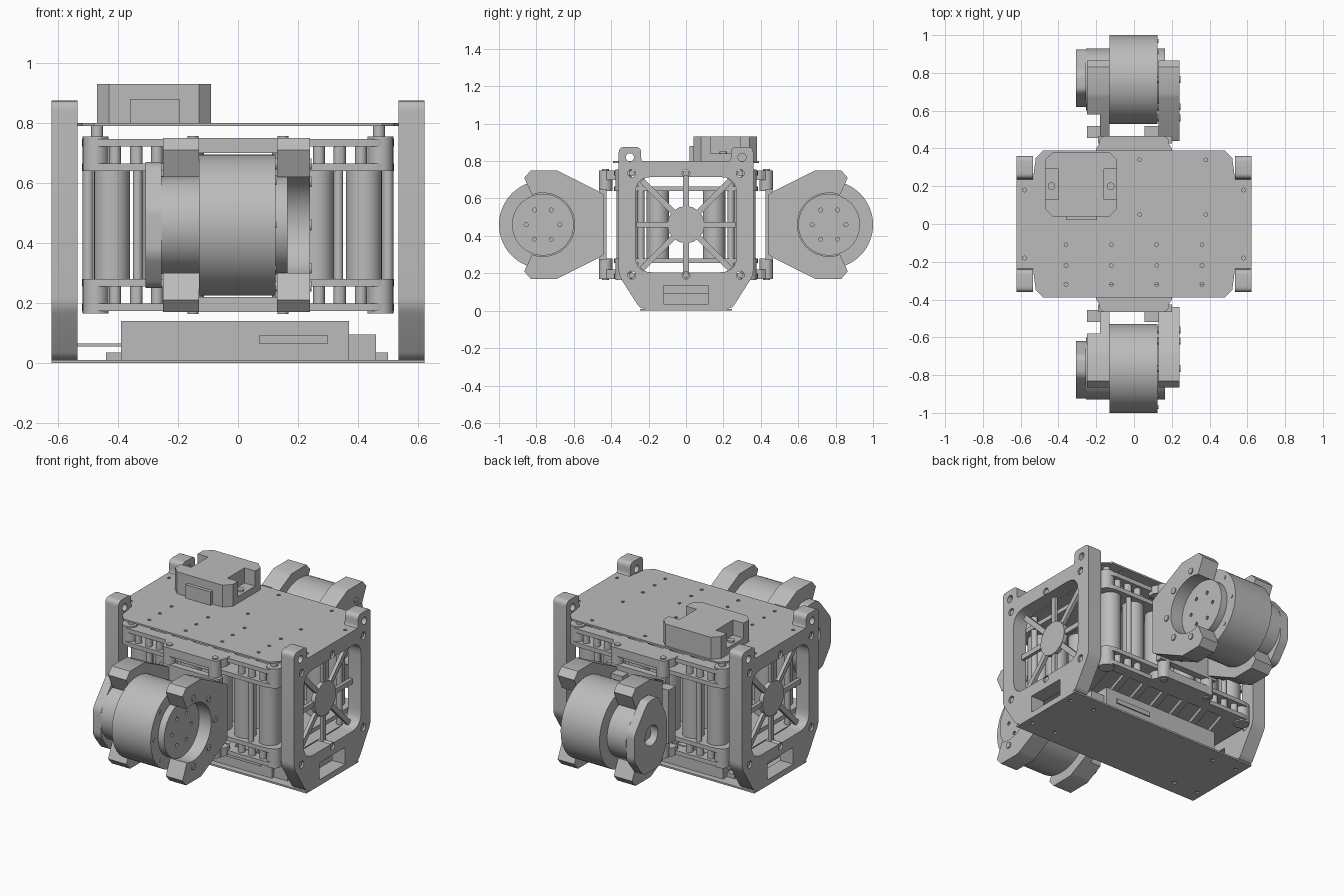
import bpy, bmesh, math
from mathutils import Matrix, Vector

cube = bpy.data.objects.get("Cube")
if cube:
    bpy.data.objects.remove(cube, do_unlink=True)

grey = bpy.data.materials.new("plain grey")
grey.use_nodes = True
grey.diffuse_color = (0.5, 0.5, 0.5, 1)
grey.node_tree.nodes["Principled BSDF"].inputs["Base Color"].default_value = (0.5, 0.5, 0.5, 1)

# Profile planes: "x" takes (y, z) points, "z" takes (x, y) points
PLANES = {"x": Matrix(((0, 0, 1, 0), (1, 0, 0, 0), (0, 1, 0, 0), (0, 0, 0, 1))),
          "z": Matrix.Identity(4)}


def circle(cu, cv, r, n=16):
    return [(cu + r * math.cos(math.tau * i / n), cv + r * math.sin(math.tau * i / n)) for i in range(n)]


def rounded(points, r, steps=5):
    """Round every corner of a polygon."""
    out = []
    for i, p in enumerate(points):
        p = Vector(p)
        a, b = Vector(points[i - 1]) - p, Vector(points[(i + 1) % len(points)]) - p
        a = p + a.normalized() * min(r, a.length * 0.45)
        b = p + b.normalized() * min(r, b.length * 0.45)
        for k in range(steps + 1):
            t = k / steps
            out.append(tuple(a * (1 - t) ** 2 + p * 2 * t * (1 - t) + b * t * t))
    return out


def rect(u0, u1, v0, v1):
    return [(u0, v0), (u1, v0), (u1, v1), (u0, v1)]


def prism(name, loops, axis, lo, hi):
    """Extrude an outline (first loop) with holes (other loops) between lo and hi."""
    curve = bpy.data.curves.new(name, "CURVE")
    curve.dimensions, curve.fill_mode = "2D", "BOTH"
    curve.extrude = abs(hi - lo) / 2
    for loop in loops:
        spline = curve.splines.new("POLY")
        spline.points.add(len(loop) - 1)
        for pt, co in zip(spline.points, loop):
            pt.co = (co[0], co[1], 0, 1)
        spline.use_cyclic_u = True
    temp = bpy.data.objects.new(name + " outline", curve)
    mesh = bpy.data.meshes.new_from_object(temp)
    bpy.data.objects.remove(temp)
    bpy.data.curves.remove(curve)
    mesh.name = name
    bm = bmesh.new()
    bm.from_mesh(mesh)
    bmesh.ops.remove_doubles(bm, verts=bm.verts, dist=1e-5)
    bmesh.ops.translate(bm, verts=bm.verts, vec=(0, 0, (lo + hi) / 2))
    bmesh.ops.transform(bm, verts=bm.verts, matrix=PLANES[axis])
    bmesh.ops.recalc_face_normals(bm, faces=bm.faces)
    for f in bm.faces:
        f.smooth = True
        f.material_index = 0
    for e in bm.edges:
        e.smooth = len(e.link_faces) == 2 and e.calc_face_angle(0) < 0.5
    bm.to_mesh(mesh)
    bm.free()
    mesh.materials.clear()
    mesh.materials.append(grey)
    obj = bpy.data.objects.new(name, mesh)
    bpy.context.scene.collection.objects.link(obj)
    return obj


def box(name, x0, x1, y0, y1, z0, z1):
    return prism(name, [rect(x0, x1, y0, y1)], "z", z0, z1)


def post(name, x, y, r, z0, z1, n=24):
    return prism(name, [circle(x, y, r, n)], "z", z0, z1)


def bar(name, p, q, width, lo, hi):
    """Straight strip in the y-z plane."""
    p, q = Vector(p), Vector(q)
    d = (q - p).normalized() * width / 2
    n = Vector((-d.y, d.x))
    return prism(name, [[p + n, q + n, q - n, p - n]], "x", lo, hi)


MID = 0.46
SIGNS = (1, -1)

# End plates with window, slot, ears, screws and spoked guard
half = [(0.245, 0.01), (0.36, 0.19), (0.36, 0.875), (0.24, 0.875), (0.24, 0.79)]
outline = half + [(-y, z) for y, z in reversed(half)]
window = rounded(rect(-0.27, 0.27, 0.205, 0.715), 0.09)
screws = [(y, z) for y in (-0.29, 0, 0.29) for z in (0.19, 0.735)]
ear_holes = [circle(s * 0.3, 0.82, 0.022) for s in SIGNS]
for s in SIGNS:
    plate_holes = [window, rect(-0.12, 0.12, 0.035, 0.135)] + ear_holes
    plate_holes += [circle(y, z, 0.021) for y, z in screws]
    prism("end_plate", [rounded(outline, 0.03)] + plate_holes, "x", s * 0.535, s * 0.622)
    for y, z in screws:
        prism("end_screw", [circle(y, z, 0.015)], "x", s * 0.54, s * 0.615)
    prism("guard_hub", [circle(0, MID, 0.1, 16)], "x", s * 0.55, s * 0.575)
    for i in range(8):
        a = math.tau * i / 8
        c, d = math.cos(a), math.sin(a)
        reach = 0.335 if i % 2 else 0.265
        bar("guard_spoke", (c * 0.08, MID + d * 0.08), (c * reach, MID + d * reach), 0.03, s * 0.55, s * 0.57)

# Top cover with screw holes
quarter = [(0.622, 0.24), (0.535, 0.24), (0.52, 0.35), (0.48, 0.39)]
cover = quarter + [(-x, y) for x, y in reversed(quarter)]
cover += [(-x, -y) for x, y in quarter] + [(x, -y) for x, y in reversed(quarter)]
spots = [(x, y) for x in (-0.36, -0.12, 0.12, 0.36) for y in (-0.11, -0.22, -0.32)]
spots += [(x, y) for x in (0.03, 0.38) for y in (0.05, 0.34)]
spots += [(x, y) for x in (-0.58, 0.58) for y in (-0.18, 0.18)]
prism("top_cover", [cover] + [circle(x, y, 0.01, 10) for x, y in spots], "z", 0.79, 0.8)

# Bottom cover and the electronics box on it
feet = [circle(x, y, 0.012, 10) for x in (-0.58, -0.42, 0.42, 0.58) for y in (-0.16, 0.16)]
prism("bottom_cover", [rect(-0.622, 0.622, -0.245, 0.245)] + feet, "z", 0, 0.01)
box("electronics_box", -0.39, 0.37, -0.21, 0.21, 0.01, 0.14)
box("electronics_step", 0.37, 0.46, -0.19, 0.19, 0.01, 0.095)
box("electronics_foot_left", 0.46, 0.5, -0.17, 0.17, 0.01, 0.035)
box("electronics_foot_right", -0.44, -0.39, -0.17, 0.17, 0.01, 0.035)
box("side_board", -0.535, -0.39, -0.17, 0.17, 0.055, 0.065)
for s in SIGNS:
    box("box_socket", 0.07, 0.3, s * 0.21, s * 0.217, 0.065, 0.092)

# Lattice decks (outer) and cell trays (inner)
deck = rounded(rect(-0.52, 0.52, -0.385, 0.385), 0.08)
slots = []
for s in SIGNS:
    for i in range(6):
        x = -0.44 + i * 0.138
        slots.append([(x, s * 0.03), (x + 0.1, s * 0.03), (x + 0.19, s * 0.32), (x + 0.09, s * 0.32)])
for s in SIGNS:
    for name, loops, a, b in (("lattice_deck", [deck] + slots, 0.262, 0.287), ("cell_tray", [deck], 0.18, 0.205)):
        prism(name, loops, "z", MID + s * a, MID + s * b)
    for x in SIGNS:
        for y in SIGNS:
            post("corner_post", x * 0.475, y * 0.335, 0.043, MID + s * 0.18, MID + s * 0.295)
            for px in (0.27, 0.34, 0.41):
                post("deck_spacer", x * px, y * 0.35, 0.02, MID + s * 0.2, MID + s * 0.265, 16)

# Battery cells, tie rods and cover spacers
for x in SIGNS:
    for y in SIGNS:
        for cx in (0.42, 0.26, 0.1):
            for cy in (0.15, 0.3):
                post("battery_cell", x * cx, y * cy, 0.06, 0.28, 0.64, 32)
        post("tie_rod", x * 0.335, y * 0.355, 0.016, 0.2, 0.72, 16)
        post("tie_rod", x * 0.5, y * 0.24, 0.018, 0.2, 0.72, 16)
        post("cover_spacer", x * 0.47, y * 0.33, 0.02, 0.74, 0.795, 16)

# Sensor box on the cover, notched at both sides
cx, cy = -0.28, 0.21
corner = [(0.06 * 2, 0.08), (0.19, 0.08), (0.19, 0.13), (0.15, 0.17)]
shape = corner + [(-x, y) for x, y in reversed(corner)]
shape += [(-x, -y) for x, y in corner] + [(x, -y) for x, y in reversed(corner)]
prism("sensor_box", [[(cx + x, cy + y) for x, y in shape]], "z", 0.8, 0.93)
for s in SIGNS:
    a, b = sorted((cx + s * 0.12, cx + s * 0.19))
    box("sensor_lug", a, b, cy - 0.08, cy + 0.08, 0.8, 0.84)
    post("sensor_screw", cx + s * 0.157, 0.2, 0.02, 0.84, 0.85, 16)
box("sensor_socket", -0.36, -0.195, 0.02, 0.042, 0.8, 0.88)

# Motor units at front and back
CY = 0.765


def claw(s, root):
    """C-shaped clamp outline, open towards the outside."""
    top = root + [(0.67, 0.74), (0.69, 0.75), (0.83, 0.75), (0.865, 0.71)]
    arc = [math.radians(70 + 11 * i) for i in range(21)]
    pts = top + [(CY + 0.17 * math.cos(a), MID + 0.17 * math.sin(a)) for a in arc]
    pts += [(y, 2 * MID - z) for y, z in reversed(top)]
    return [(s * y, z) for y, z in pts]


lever = [(0.7, 0.67), (0.8, 0.67), (0.925, 0.52), (0.925, 0.36), (0.84, 0.25), (0.68, 0.25), (0.62, 0.36), (0.62, 0.52)]
arm_root = [(0.44, 0.62), (0.47, 0.64)]
for s in SIGNS:
    c = s * CY
    prism("motor_body", [circle(c, MID, 0.235, 72)], "x", -0.13, 0.125)
    holes = [circle(c + 0.09 * math.cos(k * math.pi / 3), MID + 0.09 * math.sin(k * math.pi / 3), 0.011, 10) for k in range(6)]
    prism("output_disc", [circle(c, MID, 0.165, 64)] + holes, "x", 0.125, 0.165)
    prism("rear_housing", [circle(c, MID, 0.163, 64)], "x", -0.255, -0.13)
    prism("rear_lever", [rounded([(s * y, z) for y, z in lever], 0.03), circle(c, MID, 0.06, 24)], "x", -0.308, -0.255)
    prism("rear_shaft", [circle(c, MID, 0.035, 20)], "x", -0.28, -0.25)
    prism("output_arm", [claw(s, arm_root)], "x", 0.13, 0.24)
    prism("rear_arm", [claw(s, arm_root)], "x", -0.18, -0.13)
    prism("rear_claw", [claw(s, [(0.58, 0.695)])], "x", -0.25, -0.18)
    for k in range(8):
        a = math.radians(45 * k)
        y, z = c - s * 0.204 * math.cos(a), MID + 0.204 * math.sin(a)
        far = k in (3, 4, 5)
        prism("clamp_screw", [circle(y, z, 0.01 if far else 0.018, 12)], "x", 0.12, 0.129 if far else 0.246)

    # Mount joining the motor unit to the decks
    for t in SIGNS:
        rail = [(-0.2, s * 0.36), (-0.2, s * 0.4), (-0.16, s * 0.465), (0.16, s * 0.465), (0.2, s * 0.4), (0.2, s * 0.36)]
        prism("mount_rail", [rail], "z", MID + t * 0.24, MID + t * 0.29)
        for x in SIGNS:
            post("mount_knuckle", x * 0.15, s * 0.43, 0.036, MID + t * 0.18, MID + t * 0.29)
            post("mount_screw", x * 0.15, s * 0.43, 0.018, MID + t * 0.28, MID + t * 0.297, 16)
    y0, y1 = sorted((s * 0.425, s * 0.465))
    box("mount_plate", -0.19, 0.2, y0, y1, 0.27, 0.65)
    y0, y1 = sorted((s * 0.455, s * 0.52))
    box("cable_clip", -0.25, -0.17, y0, y1, 0.3, 0.62)
    box("mount_rib", 0.055, 0.14, y0, y1, 0.3, 0.62)
